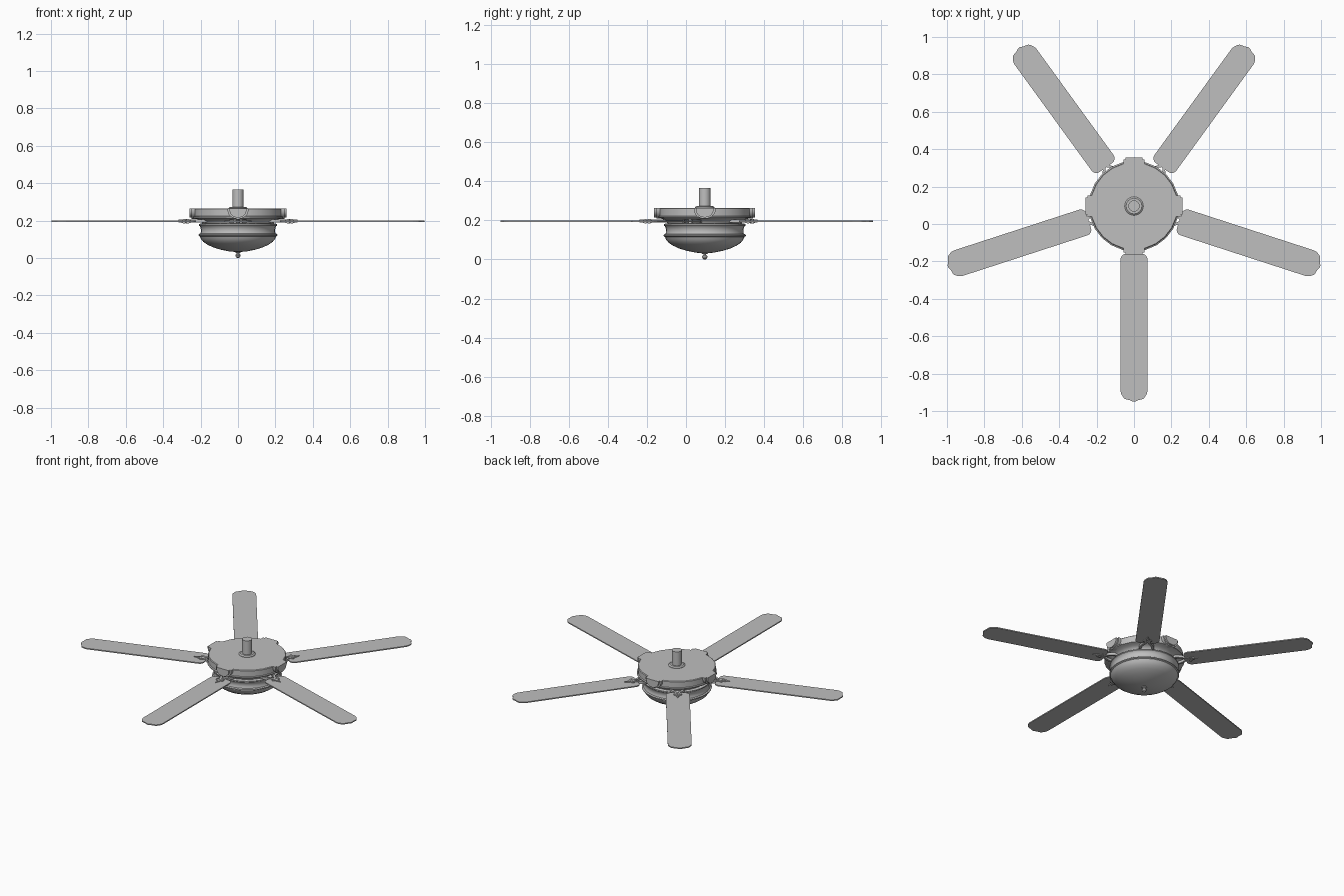
import bpy, bmesh, math
from mathutils import Matrix, Vector

cube = bpy.data.objects.get("Cube")
if cube:
    bpy.data.objects.remove(cube, do_unlink=True)

CENTRE = Vector((0, 0.096, 0))
BLADE_Z = 0.197

grey = bpy.data.materials.new("light_grey")
grey.use_nodes = True
grey.diffuse_color = (0.52, 0.52, 0.52, 1)
grey.node_tree.nodes["Principled BSDF"].inputs["Base Color"].default_value = grey.diffuse_color


def add_object(name, bm, matrix=Matrix(), smooth=True):
    """Turn a bmesh into a grey object placed around the fan axis."""
    bmesh.ops.recalc_face_normals(bm, faces=bm.faces)
    mesh = bpy.data.meshes.new(name)
    bm.to_mesh(mesh)
    bm.free()
    mesh.materials.append(grey)
    obj = bpy.data.objects.new(name, mesh)
    bpy.context.collection.objects.link(obj)
    obj.matrix_world = Matrix.Translation(CENTRE) @ matrix
    if smooth:
        bpy.ops.object.select_all(action="DESELECT")
        obj.select_set(True)
        bpy.context.view_layer.objects.active = obj
        bpy.ops.object.shade_smooth_by_angle(angle=math.radians(35))
    return obj


def lathe(name, profile, steps):
    """Spin (radius, height) points around the fan axis."""
    bm = bmesh.new()
    verts = [bm.verts.new((r, 0, z)) for r, z in profile]
    edges = [bm.edges.new(pair) for pair in zip(verts, verts[1:])]
    bmesh.ops.spin(bm, geom=verts + edges, axis=(0, 0, 1), cent=(0, 0, 0),
                   steps=steps, angle=math.tau, use_duplicate=False)
    bmesh.ops.remove_doubles(bm, verts=bm.verts, dist=0.0002)
    return add_object(name, bm)


def prism(bm, outline, push):
    """Extrude a closed outline of 3D points along a vector."""
    face = bm.faces.new([bm.verts.new(p) for p in outline])
    new = bmesh.ops.extrude_face_region(bm, geom=[face])["geom"]
    bmesh.ops.translate(bm, vec=push,
                        verts=[v for v in new if isinstance(v, bmesh.types.BMVert)])


def disc(bm, x, y, z, radius, depth, sides=14):
    bmesh.ops.create_cone(bm, cap_ends=True, segments=sides, radius1=radius, radius2=radius,
                          depth=depth, matrix=Matrix.Translation((x, y, z)))


def bar(bm, path, width, height):
    """Flat bar of constant width following points in plan."""
    pts = [Vector(p) for p in path]
    left, right = [], []
    for i, p in enumerate(pts):
        d = (pts[min(i + 1, len(pts) - 1)] - pts[max(i - 1, 0)]).normalized()
        side = Vector((-d.y, d.x)) * width / 2
        left.append(p + side)
        right.append(p - side)
    ring = left + right[::-1]
    prism(bm, [(p.x, p.y, BLADE_Z - height / 2) for p in ring], (0, 0, height))


# Hanging rod and its collar
lathe("hanging_rod", [(0, 0.262), (0.03, 0.262), (0.03, 0.366), (0, 0.366)], 24)
lathe("rod_collar", [(0, 0.26), (0.05, 0.26), (0.05, 0.268), (0.042, 0.274), (0, 0.274)], 24)

# Motor housing with its stepped underside
lathe("motor_housing", [(0, 0.265), (0.232, 0.265), (0.236, 0.261), (0.236, 0.224), (0.242, 0.221),
                        (0.242, 0.215), (0.228, 0.211), (0.212, 0.206), (0.2, 0.198),
                        (0.192, 0.188), (0.19, 0.18), (0, 0.18)], 24)

# Light fitting band below the motor
lathe("light_band", [(0, 0.184), (0.203, 0.184), (0.209, 0.181), (0.209, 0.174), (0.203, 0.169),
                     (0.199, 0.155), (0.198, 0.138), (0.203, 0.129), (0.203, 0.12), (0, 0.12)], 32)

# Glass bowl with rolled rim
lathe("light_bowl", [(0, 0.13), (0.205, 0.13), (0.211, 0.126), (0.211, 0.12), (0.204, 0.116),
                     (0.198, 0.102), (0.185, 0.086), (0.163, 0.071), (0.13, 0.056),
                     (0.09, 0.044), (0.045, 0.035), (0, 0.032)], 32)

# Turned finial
lathe("finial", [(0, 0.036), (0.017, 0.036), (0.015, 0.03), (0.007, 0.027), (0.007, 0.024),
                 (0.012, 0.02), (0.014, 0.013), (0.011, 0.005), (0.005, 0.001), (0, 0)], 16)

# Four shield-shaped lugs on the housing side
for i in range(4):
    bm = bmesh.new()
    for half, low, reach in ((0.056, 0.209, 0.248), (0.045, 0.216, 0.259)):
        arc = [(half * math.cos(a), 0.2, 0.255 - (0.255 - low) * math.sin(a))
               for a in (math.pi * k / 12 for k in range(13))]
        prism(bm, [(half, 0.2, 0.265)] + arc + [(-half, 0.2, 0.265)], (0, reach - 0.2, 0))
    add_object("housing_lug", bm, Matrix.Rotation(i * math.pi / 2, 4, "Z"))

# Half outline of a blade in plan: rounded root, ogee tip
corner = [math.radians(d) for d in (0, 22, 45, 68, 90)]
half_blade = [(0.285 - 0.03 * math.cos(a), 0.042 + 0.03 * math.sin(a)) for a in corner]
half_blade += [(0.99, 0.072), (1.005, 0.068), (1.02, 0.059), (1.03, 0.051),
               (1.033, 0.042), (1.038, 0.022), (1.046, 0.006)]
outline = half_blade + [(x, -y) for x, y in reversed(half_blade)]

for i in range(5):
    turn = Matrix.Rotation(math.radians(72 * i - 90), 4, "Z")

    # Wooden blade
    bm = bmesh.new()
    prism(bm, [(x, y, BLADE_Z - 0.0035) for x, y in outline], (0, 0, 0.007))
    add_object("blade", bm, turn, smooth=False)

    # Forked arm joining the motor to the blade
    bm = bmesh.new()
    for s in (1, -1):
        bar(bm, [(0.185, 0.04 * s), (0.215, 0.036 * s), (0.238, 0.026 * s),
                 (0.255, 0.012 * s), (0.29, 0.007 * s)], 0.014, 0.016)
    add_object("blade_arm", bm, turn)

    # Trefoil clamp plates with screws, above and below the blade
    bm = bmesh.new()
    for x, y in ((0.285, 0.014), (0.285, -0.014), (0.304, 0)):
        disc(bm, x, y, BLADE_Z, 0.012, 0.018)
        disc(bm, x, y, BLADE_Z, 0.006, 0.023, 8)
    prism(bm, [(x, y, BLADE_Z - 0.008) for x, y in
               ((0.27, -0.009), (0.305, -0.009), (0.335, 0), (0.305, 0.009), (0.27, 0.009))],
          (0, 0, 0.016))
    add_object("blade_clamp", bm, turn)
